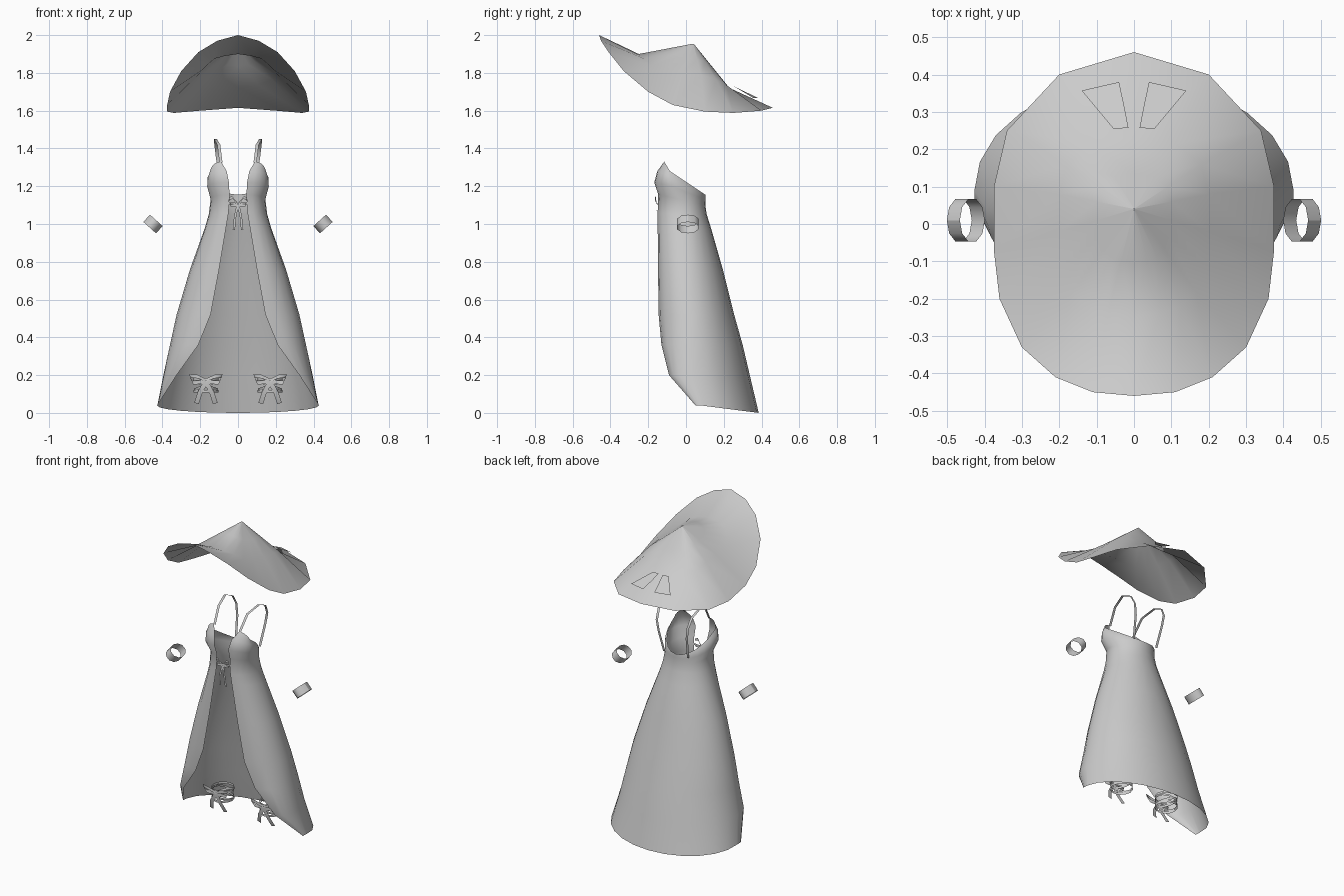
import bpy, math
from mathutils import Vector, Matrix

if "Cube" in bpy.data.objects:
    bpy.data.objects.remove(bpy.data.objects["Cube"])


def make(name, verts, faces, mirror=False, smooth=True):
    """Mesh object; mirror adds the x-flipped half and welds the seam."""
    verts = [tuple(v) for v in verts]
    me = bpy.data.meshes.new(name)
    me.from_pydata(verts, [], faces)
    me.update()
    ob = bpy.data.objects.new(name, me)
    bpy.context.collection.objects.link(ob)
    for p in me.polygons:
        p.use_smooth = smooth
    if mirror:
        m = ob.modifiers.new("mirror", 'MIRROR')
        m.use_clip = True
        m.merge_threshold = 0.0005
    return ob


def loft(name, rows, **kw):
    """Skin a list of equally long point rows."""
    n = len(rows[0])
    faces = [(r * n + i, r * n + i + 1, (r + 1) * n + i + 1, (r + 1) * n + i)
             for r in range(len(rows) - 1) for i in range(n - 1)]
    return make(name, [p for r in rows for p in r], faces, **kw)


def ribbon(name, pts, width, **kw):
    """Flat strip along pts, spread along the vector width."""
    w = Vector(width) / 2
    return loft(name, [[Vector(p) - w for p in pts], [Vector(p) + w for p in pts]], **kw)


def band(name, centre, rx, ry, height, rot, sides=10):
    """Open tilted ring."""
    rows = []
    for h in (-height / 2, height / 2):
        rows.append([Vector(centre) + rot @ Vector((rx * math.cos(a), ry * math.sin(a), h))
                     for a in (2 * math.pi * i / sides for i in range(sides + 1))])
    return loft(name, rows, mirror=True)


# Hat: rim, crown fold and apex (right half, front to back)
rim = [(0, -.46, 2), (.11, -.45, 1.97), (.21, -.41, 1.91), (.30, -.33, 1.81), (.36, -.2, 1.70),
       (.375, -.07, 1.63), (.375, .1, 1.595), (.34, .25, 1.588), (.20, .40, 1.60), (0, .46, 1.615)]
fold = [(0, -.25, 1.9), (.07, -.24, 1.89), (.125, -.22, 1.875), (.165, -.18, 1.84), (.19, -.11, 1.815),
        (.2, -.02, 1.80), (.2, .08, 1.79), (.18, .16, 1.765), (.11, .215, 1.735), (0, .23, 1.72)]
apex = Vector((0, .04, 1.955))
crown = [apex.lerp(Vector(p), .5) for p in fold]
tip = [apex.lerp(Vector(p), .01) for p in fold]
loft("hat", [rim, fold, crown, tip], mirror=True)

# Ribbon tails lying on the back of the hat
make("hat_ribbon", [(.015, .257, 1.728), (.055, .255, 1.728), (.14, .357, 1.667),
                    (.04, .38, 1.668), (.025, .31, 1.70)], [(0, 1, 2, 3, 4)], mirror=True)

# Dress rows: front edge xyz, side xyz, back yz
dress = [(.428, .05, .04, .427, .09, .038, .385, .0),
         (.325, -.09, .20, .395, .04, .20, .34, .19),
         (.21, -.13, .36, .36, .03, .36, .30, .36),
         (.145, -.145, .52, .325, .02, .52, .255, .52),
         (.10, -.148, .76, .254, .0, .76, .195, .76),
         (.06, -.15, 1.0, .175, -.01, .98, .135, .97),
         (.05, -.15, 1.06, .155, -.02, 1.05, .11, 1.05),
         (.045, -.147, 1.155, .145, -.03, 1.13, .102, 1.10),
         (.048, -.168, 1.22, .163, -.075, 1.20, .102, 1.13),
         (.06, -.152, 1.28, .16, -.08, 1.25, .102, 1.145),
         (.09, -.115, 1.33, .145, -.085, 1.28, .102, 1.155)]
rows = []
for x0, y0, z0, xs, ys, zs, yb, zb in dress:
    row = []
    for i in range(6):                      # front edge round to the side
        c, s = math.cos(math.pi / 10 * (5 - i)), math.sin(math.pi / 10 * (5 - i))
        row.append((x0 + (xs - x0) * c, ys + (y0 - ys) * s, zs + (z0 - zs) * s))
    for i in range(1, 7):                   # side round to the centre back
        c, s = math.cos(math.pi / 12 * i), math.sin(math.pi / 12 * i)
        row.append((xs * c if i < 6 else 0, ys + (yb - ys) * s, zs + (zb - zs) * s))
    rows.append(row)
loft("dress", rows, mirror=True)

# Shoulder straps
ribbon("strap", [(.09, -.11, 1.325), (.102, -.05, 1.42), (.12, .04, 1.45), (.117, .11, 1.42),
                 (.11, .14, 1.36), (.10, .135, 1.29), (.085, .10, 1.15)], (.016, 0, 0), mirror=True)

# Waist bow: lace, loops and tails
ribbon("waist_lace", [(-.05, -.15, 1.11), (0, -.153, 1.105), (.05, -.15, 1.11)], (0, 0, .012))
ribbon("waist_bow_loop", [(.0, -.155, 1.105), (.03, -.165, 1.14), (.045, -.16, 1.135),
                          (.04, -.155, 1.10), (.0, -.155, 1.10)], (.003, 0, .014), mirror=True)
ribbon("waist_bow_tail", [(.002, -.155, 1.10), (.015, -.16, 1.04), (.022, -.155, .97)],
       (.012, 0, .002), mirror=True)

# Bracelets
band("bracelet", (.45, .01, 1.0), .045, .06, .052, Matrix.Rotation(math.radians(-42), 3, 'Y'))

# Ankle ribbons: crossed bands, bow loops and tails
for i, (z, ang) in enumerate([(.178, 0), (.145, 20), (.145, -20), (.115, 0)]):
    band("ankle_band_%d" % i, (.17, .09, z), .066, .068, .014,
         Matrix.Rotation(math.radians(ang), 3, 'Y'), 12)
for s in (-1, 1):
    ribbon("ankle_bow_loop", [(.17, .018, .172), (.17 + s * .045, .005, .193), (.17 + s * .085, .012, .195),
                              (.17 + s * .07, .025, .16), (.17, .018, .165)],
           (s * .006, 0, .02), mirror=True)
    ribbon("ankle_bow_tail", [(.17, .018, .165), (.17 + s * .03, .02, .11), (.17 + s * .05, .045, .05)],
           (.024, 0, s * .008), mirror=True)
